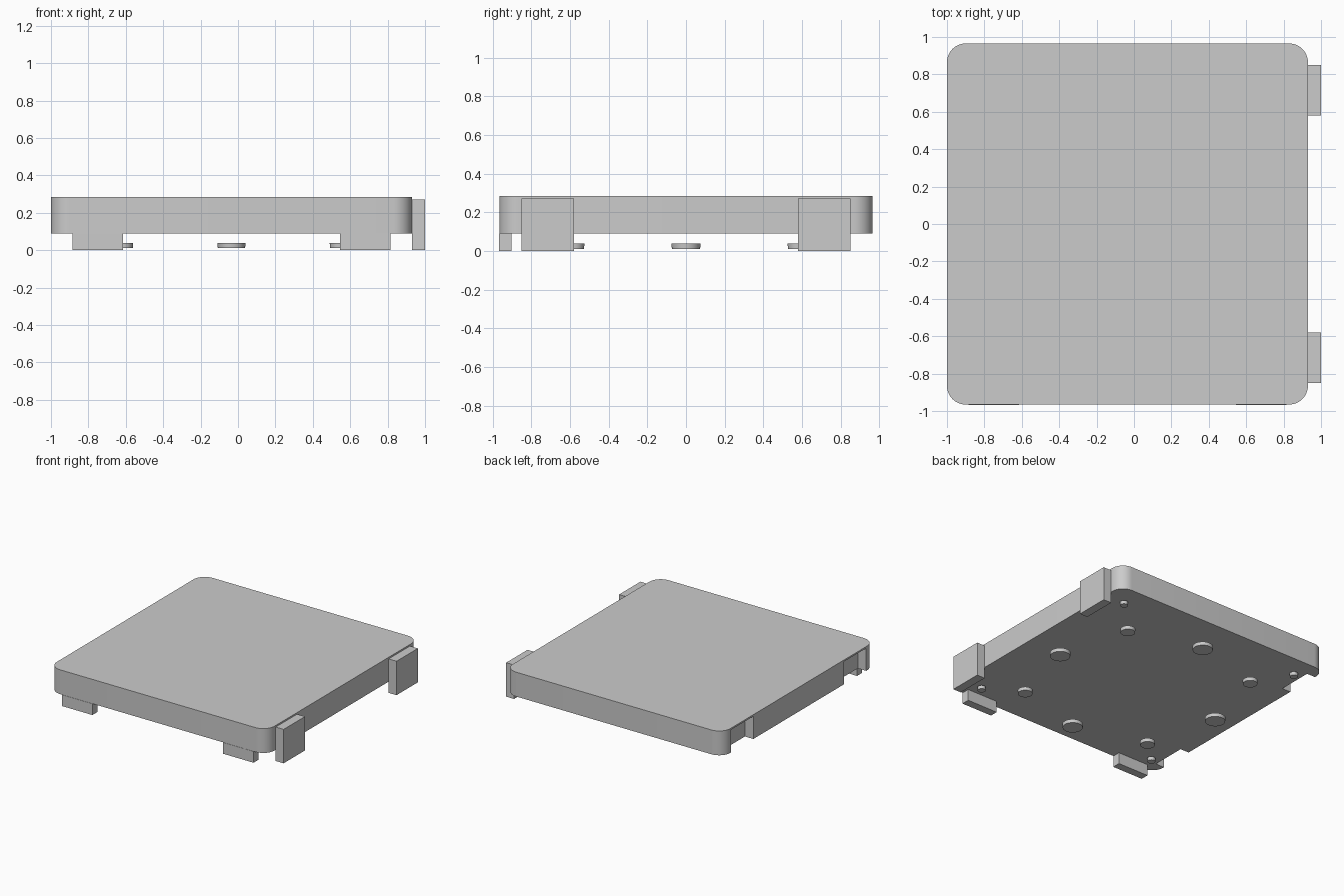
import bpy
import bmesh
from math import radians
from mathutils import Matrix

old = bpy.data.objects.get("Cube")
if old:
    bpy.data.objects.remove(old, do_unlink=True)

grey = bpy.data.materials.new("plain_grey")
grey.use_nodes = True
colour = (0.6, 0.6, 0.6, 1)
grey.diffuse_color = colour
grey.node_tree.nodes["Principled BSDF"].inputs["Base Color"].default_value = colour

MID_X = -0.035          # centre of the slab
SIDE = 1.93             # slab width and depth
BASE, TOP = 0.09, 0.285


def finish(name, bm, smooth=False):
    mesh = bpy.data.meshes.new(name)
    bm.to_mesh(mesh)
    bm.free()
    obj = bpy.data.objects.new(name, mesh)
    bpy.context.collection.objects.link(obj)
    mesh.materials.append(grey)
    if smooth:
        bpy.ops.object.select_all(action='DESELECT')
        obj.select_set(True)
        bpy.context.view_layer.objects.active = obj
        bpy.ops.object.shade_smooth_by_angle(angle=radians(35))
    return obj


def box(name, x, y, z, radius=0):
    bm = bmesh.new()
    bmesh.ops.create_cube(bm, size=1)
    for v in bm.verts:
        for i, (lo, hi) in enumerate((x, y, z)):
            v.co[i] = lo if v.co[i] < 0 else hi
    if radius:
        upright = [e for e in bm.edges
                   if abs(e.verts[0].co.z - e.verts[1].co.z) > 0.01]
        bmesh.ops.bevel(bm, geom=upright, offset=radius, segments=10,
                        profile=0.5, affect='EDGES')
    return finish(name, bm, radius > 0)


def disc(name, x, y, z, radius, height):
    bm = bmesh.new()
    bmesh.ops.create_cone(bm, cap_ends=True, segments=32, radius1=radius * 0.96,
                          radius2=radius, depth=height,
                          matrix=Matrix.Translation((x, y, z + height / 2)))
    return finish(name, bm, True)


# Rounded slab
half = SIDE / 2
slab = box("slab", (MID_X - half, MID_X + half), (-half, half), (BASE, TOP), 0.1)

# Sockets under the top skin on the right-hand edge
for side in (-1, 1):
    span = sorted((side * 0.575, side * 0.855))
    cutter = box("socket_cutter", (-1.1, -0.925), span, (0, 0.272))
    cutter.hide_render = True
    cut = slab.modifiers.new("socket", 'BOOLEAN')
    cut.operation = 'DIFFERENCE'
    cut.solver = 'EXACT'
    cut.object = cutter
    bpy.context.view_layer.objects.active = slab
    bpy.ops.object.modifier_apply(modifier=cut.name)
    bpy.data.objects.remove(cutter, do_unlink=True)

# Connector tabs on the left and front edges
for side in (-1, 1):
    span = sorted((side * 0.58, side * 0.85))
    box("left_tab", (0.93, 1), span, (0, 0.272))
    box("front_tab", [MID_X + s for s in span], (-0.967, -0.903), (0, BASE))

# Round pads: large at mid-edges, small and tiny along the diagonals
for sx, sy in ((1, 0), (-1, 0), (0, 1), (0, -1)):
    disc("large_pad", MID_X + sx * 0.735, sy * 0.735, 0.012, 0.076, 0.027)
for sx in (-1, 1):
    for sy in (-1, 1):
        disc("small_pad", MID_X + sx * 0.58, sy * 0.58, 0.012, 0.055, 0.027)
        disc("tiny_pad", MID_X + sx * 0.805, sy * 0.805, 0.055, 0.03, 0.027)
